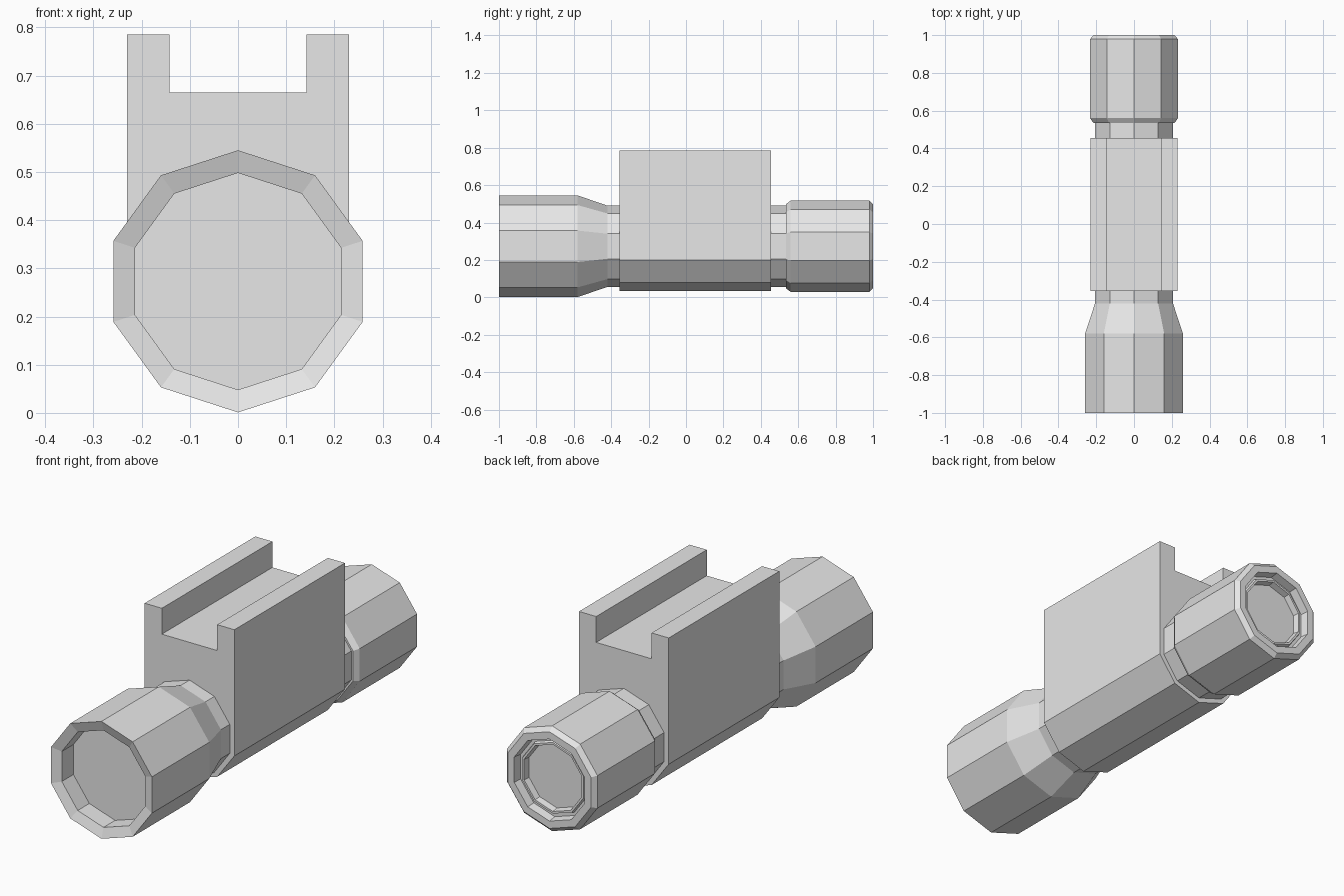
import bpy, bmesh, math

cube = bpy.data.objects.get("Cube")
if cube:
    bpy.data.objects.remove(cube)

SIDES = 10
AXIS_Z = 0.273

grey = bpy.data.materials.new("plain grey")
grey.use_nodes = True
grey.diffuse_color = (0.8, 0.8, 0.8, 1)
grey.node_tree.nodes["Principled BSDF"].inputs["Base Color"].default_value = (0.8, 0.8, 0.8, 1)


def finish(name, bm):
    bmesh.ops.recalc_face_normals(bm, faces=bm.faces)
    mesh = bpy.data.meshes.new(name)
    bm.to_mesh(mesh)
    bm.free()
    mesh.materials.append(grey)
    obj = bpy.data.objects.new(name, mesh)
    bpy.context.collection.objects.link(obj)
    return obj


def lathe(name, profile):
    """Ten-sided tube along y from (radius, y) points, capped at both ends."""
    bm = bmesh.new()
    rings = []
    for r, y in profile:
        angles = [2 * math.pi * i / SIDES for i in range(SIDES)]
        rings.append([bm.verts.new((r * math.sin(a), y, AXIS_Z + r * math.cos(a))) for a in angles])
    for a, b in zip(rings, rings[1:]):
        for i in range(SIDES):
            j = (i + 1) % SIDES
            bm.faces.new((a[i], a[j], b[j], b[i]))
    bm.faces.new(rings[0])
    bm.faces.new(rings[-1])
    return finish(name, bm)


def prism(name, half, y0, y1):
    """Extrude a left-right symmetric (x, z) outline along y."""
    outline = half + [(-x, z) for x, z in reversed(half) if x > 0]
    bm = bmesh.new()
    face = bm.faces.new([bm.verts.new((x, y0, z)) for x, z in outline])
    ext = bmesh.ops.extrude_face_region(bm, geom=[face])["geom"]
    moved = [v for v in ext if isinstance(v, bmesh.types.BMVert)]
    bmesh.ops.translate(bm, verts=moved, vec=(0, y1 - y0, 0))
    return finish(name, bm)


# Central block with rounded belly and a slotted top
prism("mount_body",
      [(0, 0.033), (0.142, 0.08), (0.23, 0.2), (0.23, 0.785), (0.142, 0.785), (0.142, 0.665)],
      -0.355, 0.455)

# Flared front bell with a bevelled rim and recessed lens
lathe("front_bell",
      [(0.217, -0.3), (0.217, -0.42), (0.272, -0.58), (0.272, -1.0),
       (0.225, -0.985), (0.225, -0.9)])

# Rear eyepiece with chamfered ends and a stepped lens recess
lathe("rear_eyepiece",
      [(0.217, 0.4), (0.217, 0.535), (0.226, 0.535), (0.244, 0.56), (0.244, 0.98),
       (0.224, 1.0), (0.19, 1.0), (0.185, 0.96), (0.17, 0.96),
       (0.165, 0.975), (0.155, 0.975), (0.15, 0.945)])
